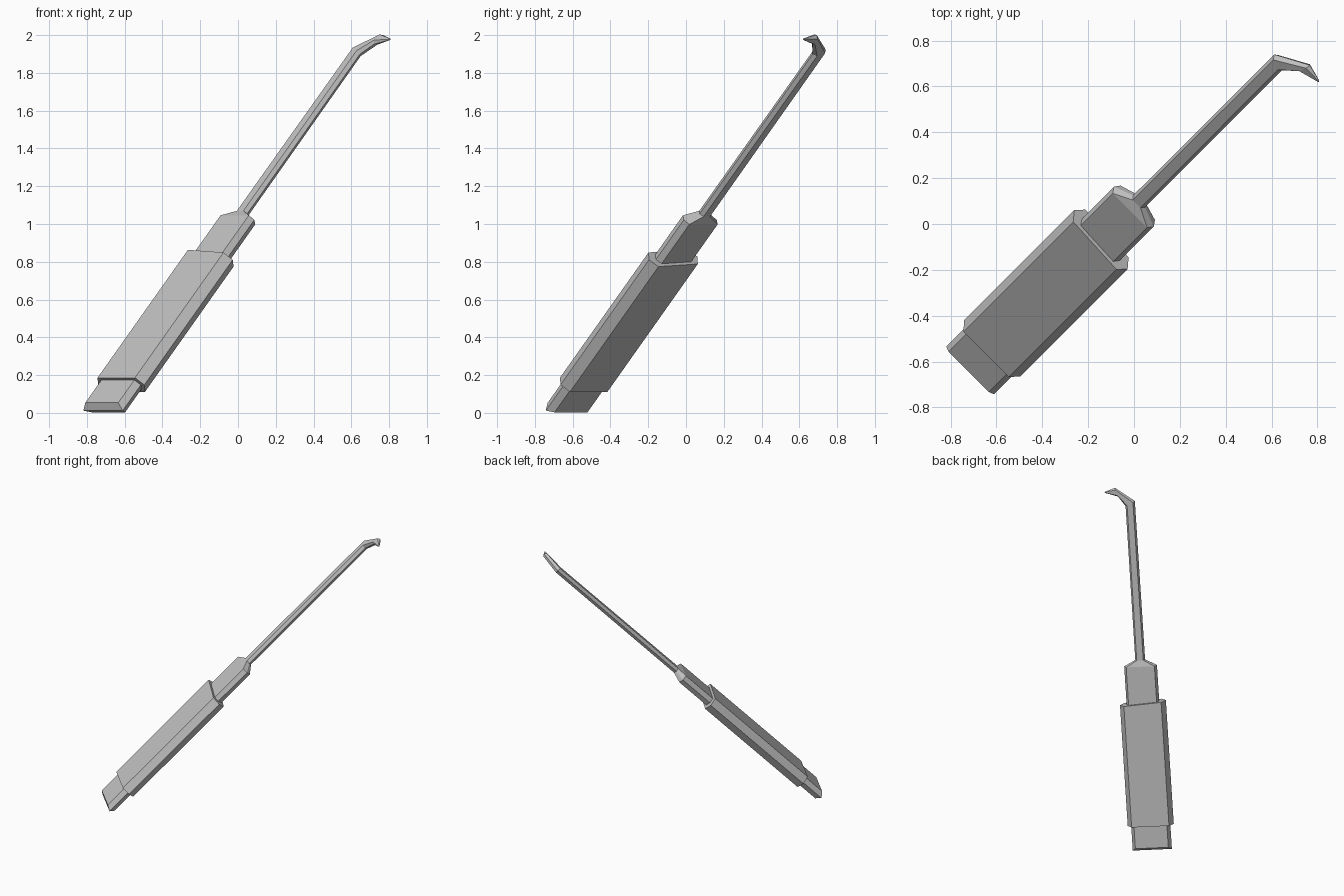
import bpy
import bmesh
from math import sqrt
from mathutils import Vector

cube = bpy.data.objects.get("Cube")
if cube:
    bpy.data.objects.remove(cube, do_unlink=True)

# One plain metal colour
metal = bpy.data.materials.new("grey metal")
metal.use_nodes = True
grey = (0.53, 0.53, 0.53, 1)
metal.diffuse_color = grey
metal.node_tree.nodes["Principled BSDF"].inputs["Base Color"].default_value = grey

# Tool frame: leaning 45 degrees up and turned 45 degrees
ALONG = Vector((0.5, 0.5, sqrt(0.5)))
ACROSS = Vector((1, -1, 0)).normalized()
NORMAL = Vector((-0.5, -0.5, sqrt(0.5)))
MID_U, MID_V = -0.054, 0.685


def section(a, u, half, ratio, thick, bulge=0):
    """Flattened hexagon: half is the (along, across) vector to its side ridge."""
    ring = []
    for side, level in ((1, 0), (1, 1), (-1, 1), (-1, 0), (-1, -1), (1, -1)):
        k = side * (ratio if level else 1)
        shift = 0 if level else bulge
        ring.append(ALONG * (a + k * half[0] + shift)
                    + ACROSS * (MID_U + u + k * half[1])
                    + NORMAL * (MID_V + level * thick))
    return ring


def loft(name, sections):
    """Skin the hexagonal sections and cap both ends."""
    bm = bmesh.new()
    rings = [[bm.verts.new(p) for p in s] for s in sections]
    for r, s in zip(rings, rings[1:]):
        for i in range(6):
            j = (i + 1) % 6
            bm.faces.new((r[i], r[j], s[j], s[i]))
    for ring in (rings[0], rings[-1]):
        bm.faces.new((ring[0], ring[1], ring[2], ring[3]))
        bm.faces.new((ring[0], ring[3], ring[4], ring[5]))
    bmesh.ops.recalc_face_normals(bm, faces=bm.faces)
    mesh = bpy.data.meshes.new(name)
    bm.to_mesh(mesh)
    bm.free()
    mesh.materials.append(metal)
    obj = bpy.data.objects.new(name, mesh)
    bpy.context.collection.objects.link(obj)


# Handle: butt block with a ridged end, and the main grip
loft("butt_block", [section(-0.645, 0, (0, 0.147), 0.84, 0.036, -0.023),
                    section(-0.44, 0, (0, 0.147), 0.84, 0.036)])
loft("grip", [section(-0.475, 0, (0, 0.173), 0.81, 0.053),
              section(0.473, 0, (-0.012, 0.173), 0.81, 0.053)])

# Collar tapering into the shaft
shaft_base = section(0.806, 0, (0, 0.037), 0.66, 0.022)
loft("collar", [section(0.44, 0, (0, 0.123), 0.86, 0.034),
                section(0.76, 0, (0, 0.123), 0.86, 0.034),
                shaft_base])

# Thin shaft with a mitred end, and the pointed hook
mitre = section(2.018, 0, (-0.018, 0.036), 0.62, 0.021)
loft("shaft", [shaft_base, mitre])
loft("hook", [mitre,
              section(2.11, 0.098, (-0.034, -0.009), 0.62, 0.017),
              section(2.113, 0.184, (-0.004, 0.002), 0.6, 0.003)])
